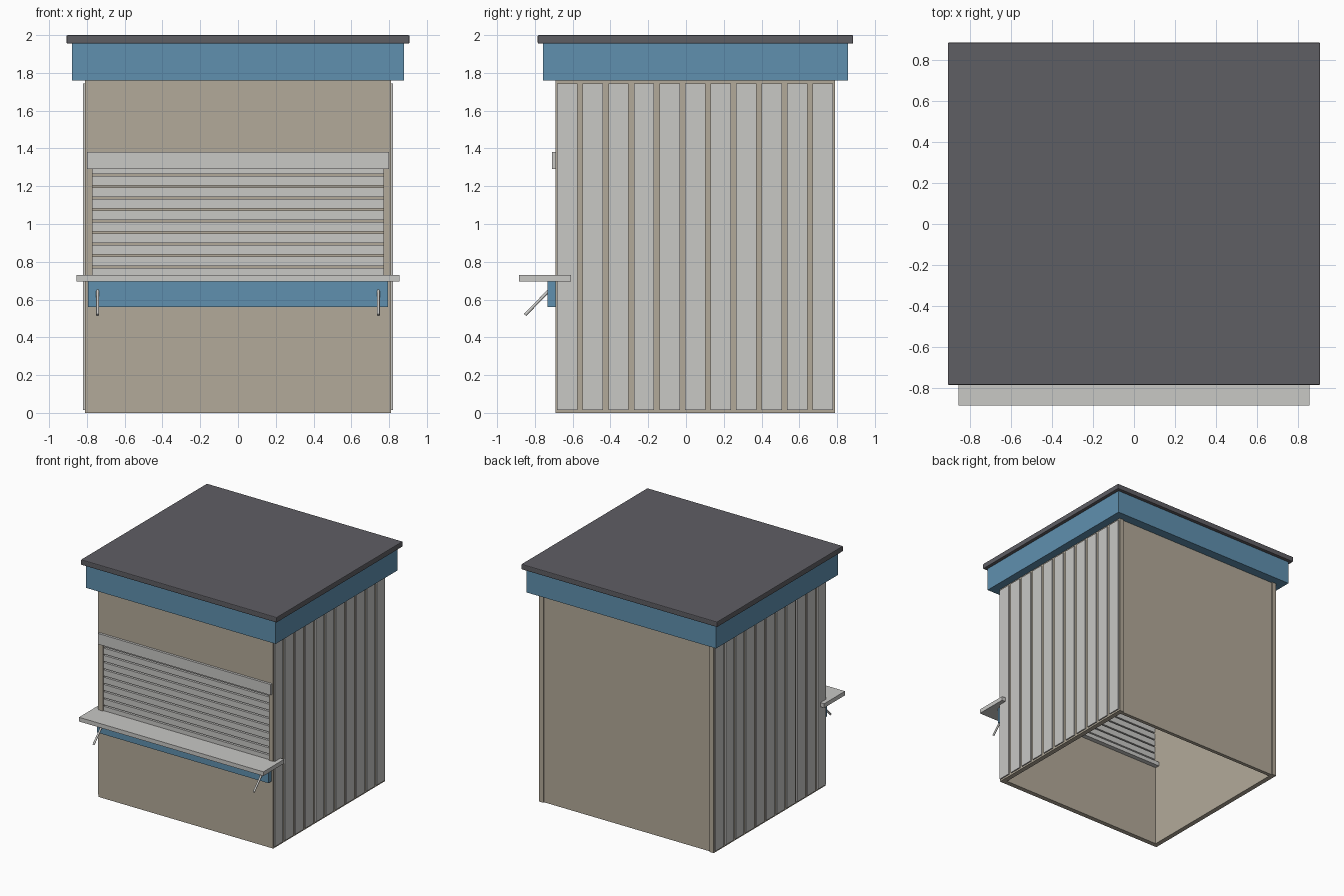
import bpy, bmesh
from mathutils import Vector

cube = bpy.data.objects.get("Cube")
if cube:
    bpy.data.objects.remove(cube, do_unlink=True)


def material(name, rgb):
    m = bpy.data.materials.new(name)
    m.use_nodes = True
    m.diffuse_color = (*rgb, 1)
    m.node_tree.nodes["Principled BSDF"].inputs["Base Color"].default_value = (*rgb, 1)
    return m


BEIGE = material("beige wall", (0.45, 0.40, 0.32))
PALE = material("pale grey metal", (0.58, 0.577, 0.56))
BLUE = material("blue trim", (0.115, 0.28, 0.43))
DARK = material("dark roof", (0.114, 0.112, 0.127))


def finish(name, bm, mat):
    bmesh.ops.recalc_face_normals(bm, faces=bm.faces)
    mesh = bpy.data.meshes.new(name)
    bm.to_mesh(mesh)
    bm.free()
    mesh.materials.append(mat)
    ob = bpy.data.objects.new(name, mesh)
    bpy.context.collection.objects.link(ob)
    return ob


def add_box(bm, x, y, z):
    verts = bmesh.ops.create_cube(bm, size=1)["verts"]
    for v in verts:
        v.co = [lo + (c + 0.5) * (hi - lo) for c, (lo, hi) in zip(v.co, (x, y, z))]


def boxes(name, mat, *specs):
    bm = bmesh.new()
    for spec in specs:
        add_box(bm, *spec)
    return finish(name, bm, mat)


W, FRONT, BACK, TOP, THICK = 0.81, -0.69, 0.79, 1.76, 0.04

# Front wall with the serving opening
bm = bmesh.new()
def loop(x, low, high):
    return [bm.verts.new((sx * x, FRONT, z)) for sx, z in ((-1, low), (1, low), (1, high), (-1, high))]
outer, inner = loop(W, 0, TOP), loop(0.77, 0.70, 1.38)
for i in range(4):
    j = (i + 1) % 4
    bm.faces.new((outer[i], outer[j], inner[j], inner[i]))
ext = bmesh.ops.extrude_face_region(bm, geom=bm.faces[:])
for v in ext["geom"]:
    if isinstance(v, bmesh.types.BMVert):
        v.co.y += THICK
finish("front_wall", bm, BEIGE)

# Side walls with vertical cladding, and a slightly recessed back wall
for side, s in (("left", 1), ("right", -1)):
    x = sorted((s * (W - THICK), s * W))
    boxes(side + "_wall", BEIGE, (x, (FRONT + THICK, BACK), (0, TOP)))
    x = sorted((s * W, s * (W + 0.01)))
    panels = [(x, (-0.682 + i * 0.1353, -0.574 + i * 0.1353), (0.015, 1.745)) for i in range(11)]
    boxes(side + "_cladding", PALE, *panels)
boxes("back_wall", BEIGE, ((THICK - W, W - THICK), (BACK - THICK, BACK - 0.01), (0, TOP)))

# Roller shutter slats and their housing
slats = [((-0.77, 0.77), (-0.68, -0.66), (0.717 + i * 0.061, 0.767 + i * 0.061)) for i in range(11)]
boxes("shutter_slats", PALE, *slats)
boxes("shutter_housing", PALE, ((-0.80, 0.80), (-0.71, FRONT), (1.29, 1.38)))

# Counter and apron
boxes("counter", PALE, ((-0.855, 0.855), (-0.885, -0.61), (0.695, 0.73)))
boxes("counter_apron", BLUE, ((-0.795, 0.795), (-0.732, FRONT), (0.56, 0.695)))

# Slanted rods below the counter
start, end = Vector((0, -0.852, 0.518)), Vector((0, -0.722, 0.652))
for side, s in (("left", 1), ("right", -1)):
    bm = bmesh.new()
    bmesh.ops.create_cone(bm, cap_ends=True, segments=12, radius1=0.008, radius2=0.008,
                          depth=(end - start).length)
    rot = (end - start).to_track_quat("Z", "Y").to_matrix()
    bmesh.ops.rotate(bm, verts=bm.verts, matrix=rot)
    bmesh.ops.translate(bm, verts=bm.verts, vec=(start + end) / 2 + Vector((s * 0.743, 0, 0)))
    for f in bm.faces:
        f.smooth = len(f.verts) == 4
    finish(side + "_counter_rod", bm, PALE)

# Fascia and roof
boxes("fascia", BLUE, ((-0.88, 0.88), (-0.758, 0.858), (TOP, 1.955)))
roof = boxes("roof", DARK, ((-0.908, 0.908), (-0.785, 0.885), (1.955, 2)))
bevel = roof.modifiers.new("soft_edges", "BEVEL")
bevel.width = 0.006
bevel.segments = 2
